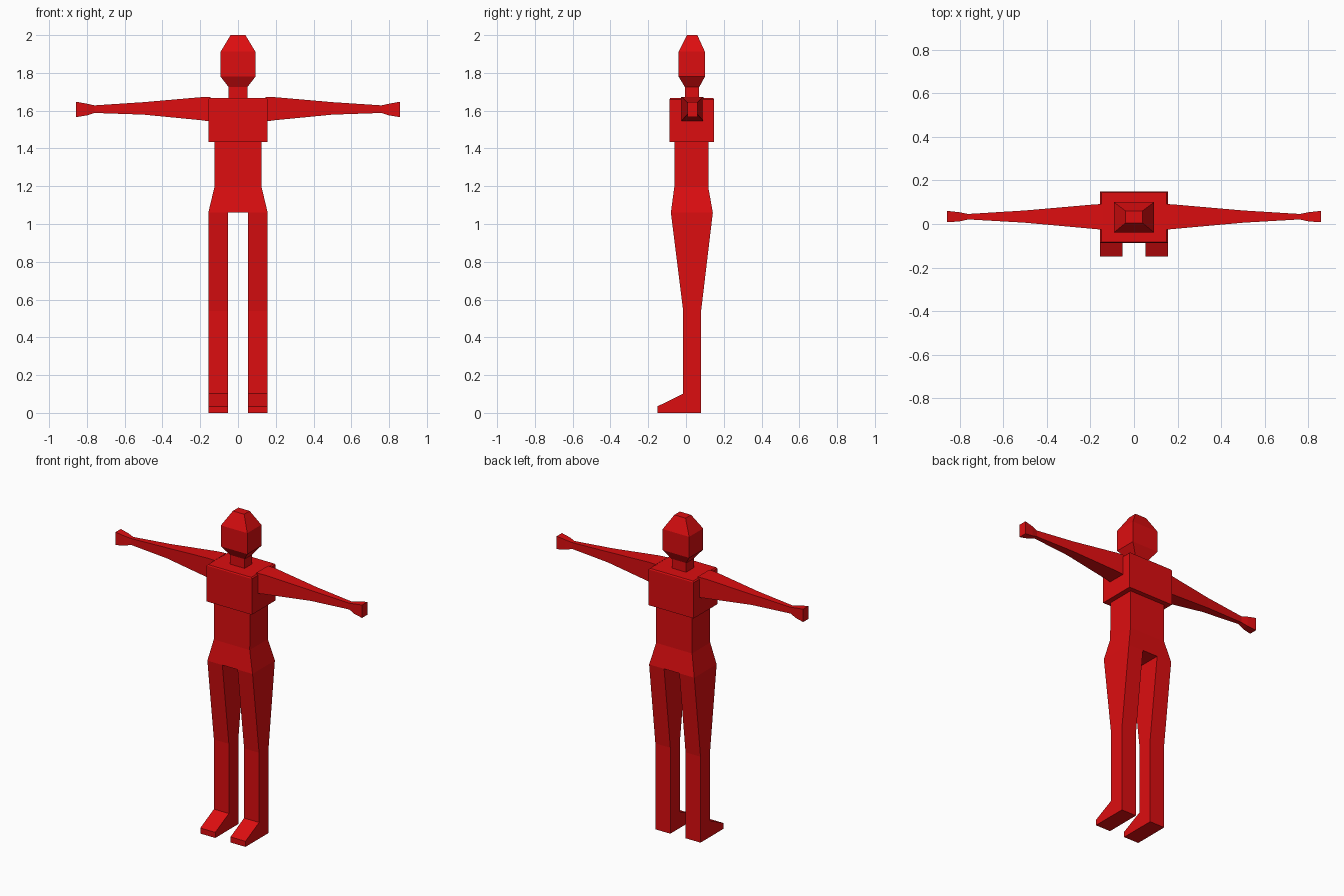
import bpy, bmesh

cube = bpy.data.objects.get("Cube")
if cube:
    bpy.data.objects.remove(cube, do_unlink=True)

red = bpy.data.materials.new("red")
red.use_nodes = True
red.diffuse_color = (0.72, 0.004, 0.005, 1)
red.node_tree.nodes["Principled BSDF"].inputs["Base Color"].default_value = red.diffuse_color


def loft(name, rings, cap_start=True, cap_end=True, mirror=False):
    """Skin a stack of matching vertex rings into a flat-shaded part."""
    bm = bmesh.new()
    loops = [[bm.verts.new(p) for p in ring] for ring in rings]
    for a, b in zip(loops, loops[1:]):
        n = len(a)
        for i in range(n):
            j = (i + 1) % n
            bm.faces.new((a[i], a[j], b[j], b[i]))
    if cap_start:
        bm.faces.new(loops[0][::-1])
    if cap_end:
        bm.faces.new(loops[-1])
    bmesh.ops.recalc_face_normals(bm, faces=bm.faces)
    mesh = bpy.data.meshes.new(name)
    bm.to_mesh(mesh)
    bm.free()
    mesh.materials.append(red)
    obj = bpy.data.objects.new(name, mesh)
    bpy.context.collection.objects.link(obj)
    if mirror:
        obj.modifiers.new("mirror", 'MIRROR')
    return obj


def flat_ring(z, half_x, y0, y1):
    return [(-half_x, y0, z), (half_x, y0, z), (half_x, y1, z), (-half_x, y1, z)]


def side_ring(x, y0, y1, z0, z1):
    return [(x, y0, z0), (x, y1, z0), (x, y1, z1), (x, y0, z1)]


# Hips, waist and wider chest
loft("torso", [flat_ring(*r) for r in (
    (1.06, 0.157, -0.08, 0.142),
    (1.195, 0.125, -0.062, 0.118),
    (1.435, 0.125, -0.06, 0.118),
    (1.435, 0.157, -0.087, 0.148),
    (1.66, 0.157, -0.087, 0.148),
    (1.667, 0.15, -0.083, 0.144))])

# Neck and faceted head
loft("head", [flat_ring(*r) for r in (
    (1.66, 0.05, -0.006, 0.07),
    (1.725, 0.05, -0.006, 0.07),
    (1.78, 0.092, -0.039, 0.1),
    (1.912, 0.092, -0.039, 0.1),
    (2.0, 0.039, 0.005, 0.06))], cap_start=False)

# Tapering arms ending in small blocky hands
loft("arm", [side_ring(*r) for r in (
    (0.145, -0.026, 0.092, 1.543, 1.672),
    (0.2, -0.021, 0.088, 1.55, 1.671),
    (0.5, 0.006, 0.062, 1.579, 1.645),
    (0.76, 0.021, 0.046, 1.588, 1.628),
    (0.80, 0.012, 0.054, 1.575, 1.637),
    (0.857, 0.008, 0.06, 1.566, 1.647))], cap_start=False, mirror=True)

# Legs with forward-pointing feet, from one side outline
outline = [(-0.08, 1.06), (-0.015, 0.54), (-0.015, 0.102), (-0.15, 0.035),
           (-0.15, 0), (0.08, 0), (0.08, 0.54), (0.142, 1.06)]
loft("leg", [[(x, y, z) for y, z in outline] for x in (0.053, 0.157)], mirror=True)
